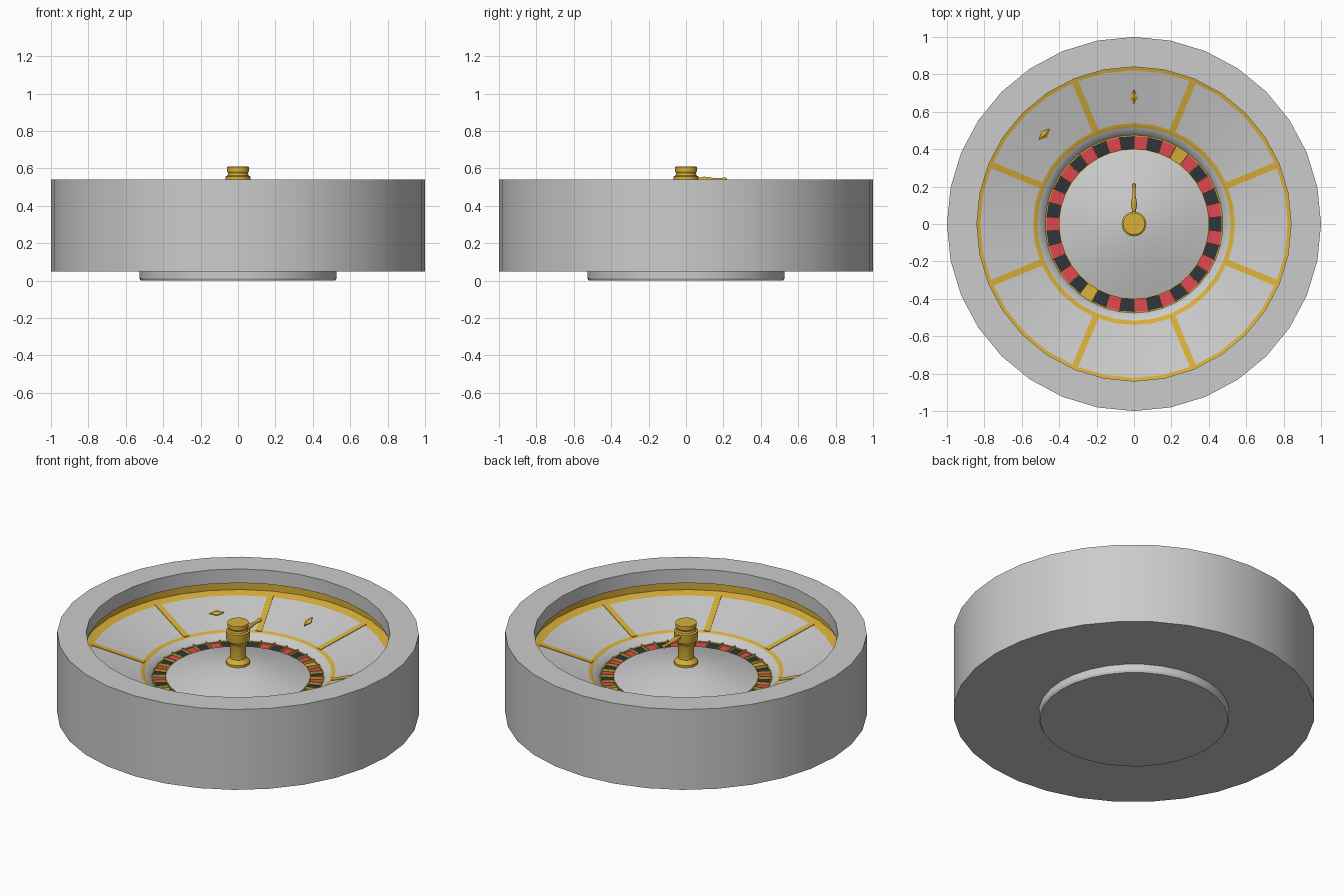
import bpy, bmesh, math
from mathutils import Matrix, Vector

if "Cube" in bpy.data.objects:
    bpy.data.objects.remove(bpy.data.objects["Cube"])


def mat(name, col):
    m = bpy.data.materials.new(name)
    m.diffuse_color = (*col, 1)
    m.use_nodes = True
    m.node_tree.nodes["Principled BSDF"].inputs["Base Color"].default_value = m.diffuse_color
    return m


GREY = mat("grey", (0.60, 0.60, 0.60))
GOLD = mat("gold", (0.69, 0.43, 0.04))
RED = mat("red", (0.74, 0.065, 0.085))
BLACK = mat("black", (0.027, 0.035, 0.045))


def finish(bm, name, mats, smooth=True):
    bmesh.ops.recalc_face_normals(bm, faces=bm.faces[:])
    me = bpy.data.meshes.new(name)
    bm.to_mesh(me)
    bm.free()
    for m in mats:
        me.materials.append(m)
    ob = bpy.data.objects.new(name, me)
    bpy.context.collection.objects.link(ob)
    if smooth:
        bpy.context.view_layer.objects.active = ob
        ob.select_set(True)
        bpy.ops.object.shade_smooth_by_angle(angle=math.radians(28))
        ob.select_set(False)
    return ob


def lathe(name, prof, mats, n=32, rule=None, start=0.0, loop=False, smooth=True, xf=None):
    """Revolve (r, z) points; rule(profile segment, sector) gives the material index."""
    bm = bmesh.new()
    rings = []
    for r, z in prof:
        if r == 0:
            rings.append([bm.verts.new((0, 0, z))] * n)
        else:
            rings.append([bm.verts.new((r * math.cos(start - 2 * math.pi * i / n),
                                        r * math.sin(start - 2 * math.pi * i / n), z)) for i in range(n)])
    count = len(prof) if loop else len(prof) - 1
    for s in range(count):
        a, b = rings[s], rings[(s + 1) % len(prof)]
        for i in range(n):
            j = (i + 1) % n
            vs = list(dict.fromkeys((a[i], a[j], b[j], b[i])))
            if len(vs) > 2:
                f = bm.faces.new(vs)
                f.material_index = rule(s, i) if rule else 0
    if xf:
        bm.transform(xf)
    return finish(bm, name, mats, smooth)


def slope_z(r):
    # height of the sloping ball track
    return 0.312 + (r - 0.54) * 0.268


# Bowl with undercut gold track and gold inner ring
bowl = [(0, 0.05), (1, 0.05), (1, 0.54), (0.84, 0.54), (0.84, 0.455), (0.87, 0.445), (0.87, slope_z(0.87)),
        (0.822, slope_z(0.822)), (0.54, 0.312), (0.517, 0.306), (0.475, 0.27), (0.465, 0.25), (0, 0.25)]
lathe("bowl", bowl, [GREY, GOLD], rule=lambda s, i: 1 if s in (5, 6, 8) else 0)

# Foot under the bowl
lathe("foot", [(0, 0), (0.52, 0), (0.527, 0.012), (0.527, 0.052), (0, 0.052)], [GREY])

# Eight gold divider bars on the track
bm = bmesh.new()
for k in range(8):
    a = math.radians(22.5 + 45 * k)
    d, t = Vector((math.cos(a), math.sin(a), 0)), Vector((-math.sin(a), math.cos(a), 0))
    lo, hi = [], []
    for r, w in ((0.53, -1), (0.53, 1), (0.83, 1), (0.83, -1)):
        p = d * r + t * w * 0.017
        lo.append(bm.verts.new(p + Vector((0, 0, slope_z(r) - 0.004))))
        hi.append(bm.verts.new(p + Vector((0, 0, slope_z(r) + 0.004))))
    bm.faces.new(hi)
    bm.faces.new(lo[::-1])
    for i in range(4):
        j = (i + 1) % 4
        bm.faces.new((lo[i], lo[j], hi[j], hi[i]))
finish(bm, "divider_bars", [GOLD], False)

# Two diamond deflectors, one radial and one tangential
for name, ang, turn in (("radial_deflector", 90, 0), ("tangential_deflector", 135, 90)):
    a = math.radians(ang)
    bm = bmesh.new()
    low, mid = [], []
    for x, y in ((0.042, 0), (0, 0.021), (-0.042, 0), (0, -0.021)):
        low.append(bm.verts.new((x, y, -0.01)))
        mid.append(bm.verts.new((x, y, 0.006)))
    apex = bm.verts.new((0, 0, 0.014))
    bm.faces.new(low[::-1])
    for i in range(4):
        j = (i + 1) % 4
        bm.faces.new((low[i], low[j], mid[j], mid[i]))
        bm.faces.new((mid[i], mid[j], apex))
    bm.transform(Matrix.Translation((0.678 * math.cos(a), 0.678 * math.sin(a), slope_z(0.678)))
                 @ Matrix.Rotation(a, 4, 'Z') @ Matrix.Rotation(-math.atan(0.268), 4, 'Y')
                 @ Matrix.Rotation(math.radians(turn), 4, 'Z'))
    finish(bm, name, [GOLD], False)


# Pocket ring: 38 sectors, red and black alternating with two gold ones
def pocket(s, i):
    return 2 if i in (3, 22) else i % 2


lathe("pocket_ring", [(0.475, 0.24), (0.475, 0.268), (0.4, 0.264), (0.4, 0.24)], [RED, BLACK, GOLD],
      n=38, rule=pocket, start=math.pi / 2, loop=True, smooth=False)

# Thin gold rims on both edges of the pockets
for name, r in (("outer_pocket_rim", 0.473), ("inner_pocket_rim", 0.399)):
    lathe(name, [(r + 0.003, 0.25), (r + 0.003, 0.273), (r - 0.003, 0.273), (r - 0.003, 0.25)],
          [GOLD], n=38, start=math.pi / 2, loop=True)

# Gold frets between the pockets
bm = bmesh.new()
for i in range(38):
    m = (Matrix.Rotation(math.pi / 2 - 2 * math.pi * i / 38, 4, 'Z')
         @ Matrix.Translation((0.437, 0, 0.271)) @ Matrix.Diagonal((0.072, 0.005, 0.024, 1)))
    bmesh.ops.create_cube(bm, size=1, matrix=m)
finish(bm, "pocket_frets", [GOLD], False)

# Shallow dome in the middle
lathe("centre_dome", [(0, 0.25), (0.398, 0.25), (0.398, 0.276), (0.3, 0.306), (0.18, 0.338), (0.08, 0.358),
                      (0, 0.365)], [GREY])

# Turned spindle
lathe("spindle", [(0, 0.34), (0.066, 0.34), (0.066, 0.372), (0.055, 0.384), (0.045, 0.395), (0.043, 0.47),
                  (0.05, 0.49), (0.064, 0.505), (0.066, 0.515), (0.066, 0.557), (0.056, 0.562), (0.053, 0.575),
                  (0.059, 0.585), (0.059, 0.607), (0.054, 0.61), (0, 0.61)], [GOLD])

# Single handle pointing to the back
lathe("spindle_handle", [(0, 0.04), (0.010, 0.04), (0.011, 0.075), (0.016, 0.095), (0.015, 0.115), (0.009, 0.15),
                         (0.009, 0.19), (0.012, 0.2), (0.012, 0.213), (0, 0.22)], [GOLD], n=12,
      xf=Matrix.Translation((0, 0, 0.54)) @ Matrix.Rotation(-math.pi / 2, 4, 'X'))
